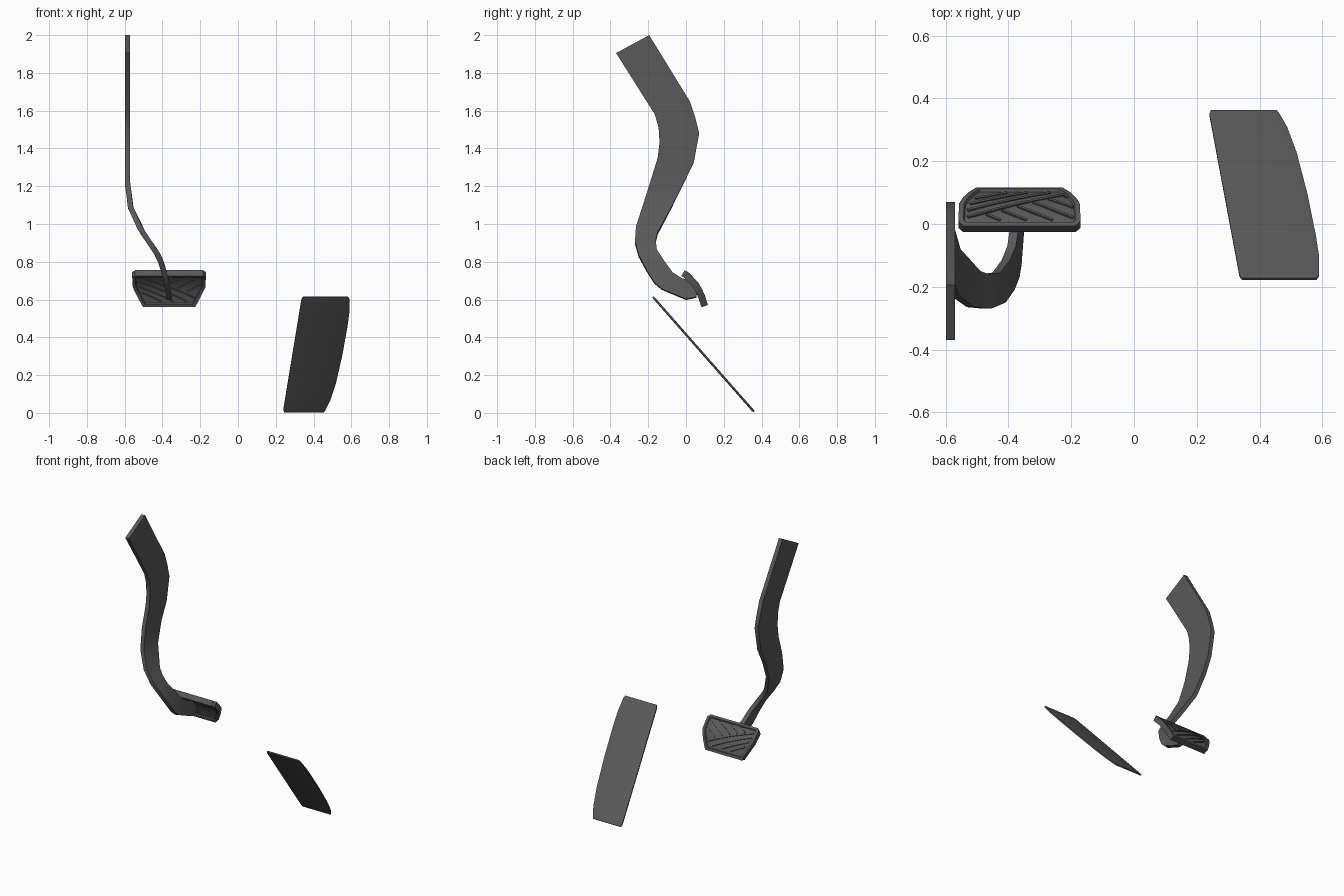
import bpy, bmesh, math
from mathutils import Vector

if "Cube" in bpy.data.objects:
    bpy.data.objects.remove(bpy.data.objects["Cube"])

rubber = bpy.data.materials.new("dark grey")
rubber.use_nodes = True
rubber.diffuse_color = (0.1, 0.1, 0.1, 1)
rubber.node_tree.nodes["Principled BSDF"].inputs["Base Color"].default_value = (0.1, 0.1, 0.1, 1)


def lerp(table, k):
    """Piecewise linear lookup in (key, value) pairs with rising keys."""
    for (a, va), (b, vb) in zip(table, table[1:]):
        if k <= b:
            return va + (vb - va) * max(0, (k - a) / (b - a))
    return table[-1][1]


def slab(bm, rows, half):
    """Thicken a strip of left/right point pairs; return the two skins."""
    sheet = bmesh.new()
    pairs = [[sheet.verts.new(p) for p in row] for row in rows]
    for (a, b), (c, d) in zip(pairs, pairs[1:]):
        sheet.faces.new((a, b, d, c))
    sheet.normal_update()
    top = [[bm.verts.new(v.co + v.normal * half) for v in r] for r in pairs]
    low = [[bm.verts.new(v.co - v.normal * half) for v in r] for r in pairs]
    sheet.free()
    skins = [], []
    for i in range(len(rows) - 1):
        (a, b), (c, d) = top[i], top[i + 1]
        (e, f), (g, h) = low[i], low[i + 1]
        skins[0].append(bm.faces.new((a, b, d, c)))
        skins[1].append(bm.faces.new((e, g, h, f)))
        bm.faces.new((a, c, g, e))
        bm.faces.new((b, f, h, d))
    bm.faces.new((top[0][0], low[0][0], low[0][1], top[0][1]))
    bm.faces.new((top[-1][0], top[-1][1], low[-1][1], low[-1][0]))
    return skins


def finish(bm, name, bevel=0):
    bmesh.ops.recalc_face_normals(bm, faces=bm.faces)
    mesh = bpy.data.meshes.new(name)
    bm.to_mesh(mesh)
    bm.free()
    mesh.materials.append(rubber)
    ob = bpy.data.objects.new(name, mesh)
    bpy.context.collection.objects.link(ob)
    if bevel:
        mod = ob.modifiers.new("bevel", 'BEVEL')
        mod.width = bevel
        mod.segments = 2
        mod.limit_method = 'ANGLE'
        mod.angle_limit = math.radians(40)
    bpy.ops.object.select_all(action='DESELECT')
    ob.select_set(True)
    bpy.context.view_layer.objects.active = ob
    bpy.ops.object.shade_smooth_by_angle(angle=math.radians(30))


# Brake arm: side profile as front/back edge pairs, bent sideways by height
bend = [(.6, -.362), (.7, -.38), (.78, -.40), (.84, -.425), (.94, -.495),
        (1.02, -.545), (1.1, -.573), (1.2, -.585)]
profile = [(-.37, 1.905, -.195, 2.0), (-.165, 1.58, .02, 1.65),
           (-.145, 1.51, .05, 1.56), (-.14, 1.43, .07, 1.48),
           (-.15, 1.35, .04, 1.32), (-.19, 1.22, -.015, 1.21),
           (-.23, 1.09, -.08, 1.08), (-.265, .98, -.15, .95),
           (-.27, .9, -.16, .91), (-.25, .83, -.155, .86),
           (-.21, .755, -.115, .8), (-.17, .69, -.07, .74),
           (-.13, .655, -.02, .71), (0, .6, .03, .695), (.055, .612, .06, .65)]
bm = bmesh.new()
slab(bm, [[(lerp(bend, z), y, z) for y, z in (r[:2], r[2:])] for r in profile], .014)
finish(bm, "brake_arm")


# Brake pad: curved plate, t runs from its upper to its lower edge
def pad_point(x, t):
    u = 1 - t
    ctrl = Vector((-.016, .74)), Vector((.063, .70)), Vector((.099, .565))
    y, z = u * u * ctrl[0] + 2 * u * t * ctrl[1] + t * t * ctrl[2]
    return Vector((x, y, z))


centre = -.365
widths = [(0, .18), (.1, .195), (.5, .192), (.65, .18), (.82, .162), (1, .138)]
bm = bmesh.new()
skins = slab(bm, [[pad_point(centre - w, t), pad_point(centre + w, t)]
                  for t, w in widths], .018)
bmesh.ops.recalc_face_normals(bm, faces=bm.faces)
for skin in skins:
    bmesh.ops.inset_region(bm, faces=skin, thickness=.016, use_even_offset=True)
    bmesh.ops.inset_region(bm, faces=skin, thickness=.004, depth=-.008)
finish(bm, "brake_pad")

# Tread ridges: one slanting family, and a second family running off its first line
ridges = []
for t0 in (.2, .36, .52, .68):
    x0 = -.53 + max(0, t0 - .45) * .1
    x1 = min(-.215, x0 + (.88 - t0) / 2)
    ridges.append((x0, t0, x1, t0 + 2 * (x1 - x0)))
for i in range(6):
    x0 = -.47 + i * .05
    t0 = min(.78, .14 + 2 * (x0 + .53))
    x1 = min(-.195, x0 + (t0 - .13) / 3)
    ridges.append((x0, t0, x1, t0 - 3 * (x1 - x0)))
bm = bmesh.new()
for x0, t0, x1, t1 in ridges:
    a, b = pad_point(x0, t0), pad_point(x1, t1)
    side = (b - a).cross(Vector((0, .7, .6))).normalized() * .004
    rows = []
    for i in range(6):
        p = pad_point(x0 + (x1 - x0) * i / 5, t0 + (t1 - t0) * i / 5)
        rows.append((p - side, p + side))
    slab(bm, rows, .015)
finish(bm, "brake_pad_tread")

# Accelerator: thin sloping plate with a straight left side and bowed right side
rows = []
for s, right in [(0, .455), (.025, .465), (.1, .488), (.25, .518), (.5, .553),
                 (.75, .58), (.86, .589), (.98, .589), (1, .582)]:
    left = .238 + .1 * s + (.006 if s in (0, 1) else 0)
    y, z = .36 - .535 * s, .006 + .608 * s
    rows.append(((left, y, z), (right, y, z)))
bm = bmesh.new()
skins = slab(bm, rows, .004)
bmesh.ops.recalc_face_normals(bm, faces=bm.faces)
for skin in skins:
    bmesh.ops.inset_region(bm, faces=skin, thickness=.012, depth=.002, use_even_offset=True)
finish(bm, "accelerator_pedal")
